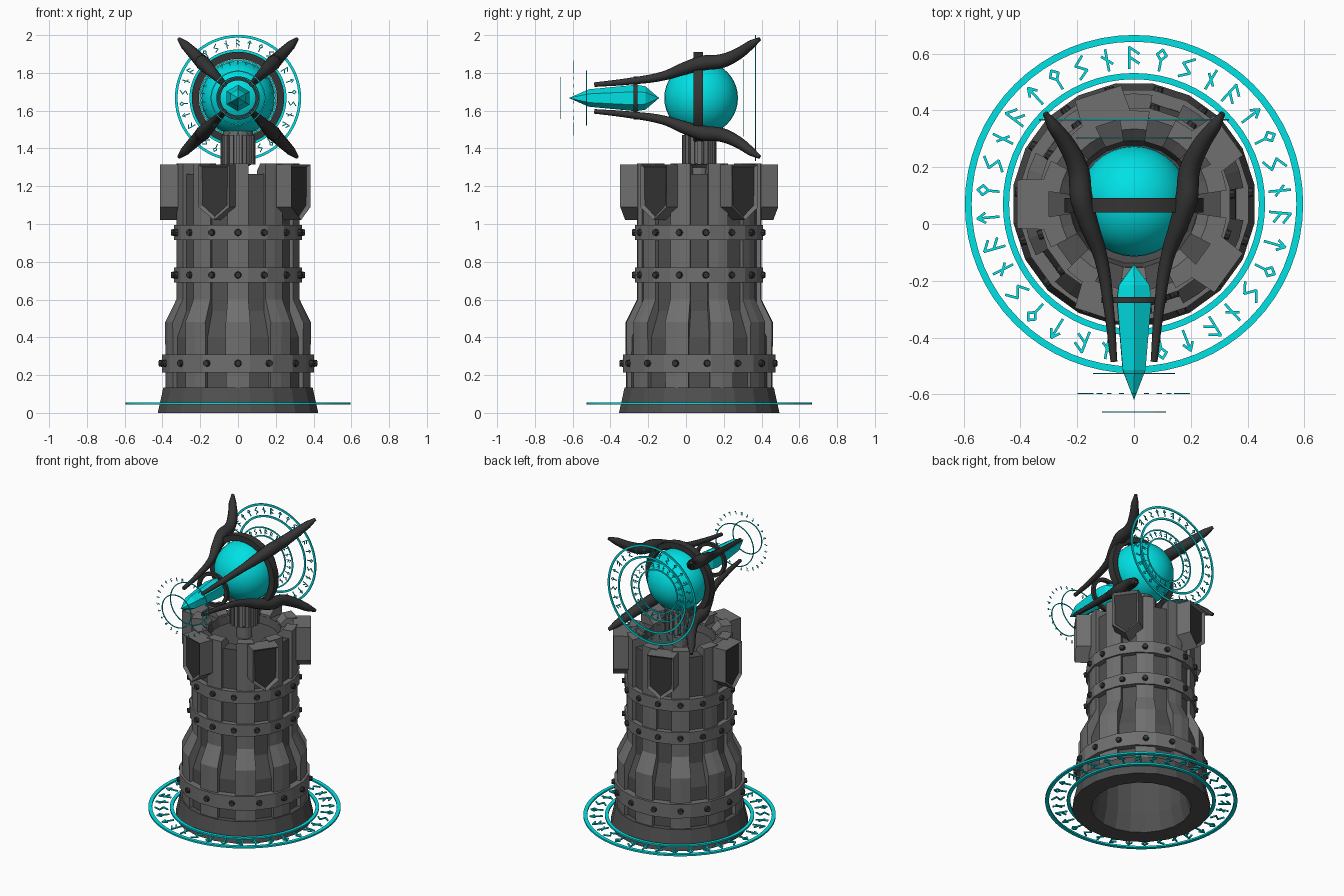
import bpy, bmesh
from math import sin, cos, pi, radians, hypot
from mathutils import Vector, Matrix

if "Cube" in bpy.data.objects:
    bpy.data.objects.remove(bpy.data.objects["Cube"])

CY = 0.07      # tower axis in y
OZ = 1.667     # height of the orb axis


def mat(name, col):
    m = bpy.data.materials.new(name)
    m.diffuse_color = (*col, 1)
    m.use_nodes = True
    m.node_tree.nodes["Principled BSDF"].inputs["Base Color"].default_value = m.diffuse_color
    return m


TEAL = mat("teal_glow", (0.0, 0.75, 0.78))
STONE = mat("stone", (0.16, 0.16, 0.16))
DARK = mat("dark_stone", (0.08, 0.08, 0.08))
IRON = mat("dark_iron", (0.035, 0.035, 0.035))


def finish(name, bm, m, loc=(0, 0, 0), rot=(0, 0, 0), smooth=False):
    bmesh.ops.recalc_face_normals(bm, faces=bm.faces)
    me = bpy.data.meshes.new(name)
    bm.to_mesh(me)
    bm.free()
    ob = bpy.data.objects.new(name, me)
    bpy.context.collection.objects.link(ob)
    ob.location, ob.rotation_euler = loc, rot
    me.materials.append(m)
    if smooth:
        for p in me.polygons:
            p.use_smooth = True
    return ob


def sweep(bm, prof, angs, closed):
    """Turn a closed (r, z) profile about z through the given angles."""
    rows = [[bm.verts.new((r * cos(a), r * sin(a), z)) for r, z in prof] for a in angs]
    n, k = len(rows), len(prof)
    for i in range(n if closed else n - 1):
        A, B = rows[i], rows[(i + 1) % n]
        for j in range(k):
            bm.faces.new((A[j], A[(j + 1) % k], B[(j + 1) % k], B[j]))
    if not closed:
        bm.faces.new(rows[0])
        bm.faces.new(rows[-1])


def lathe(name, prof, n, m, loc=(0, CY, 0), rot=(0, 0, 0), smooth=False):
    bm = bmesh.new()
    sweep(bm, prof, [-pi / 2 + (i + 0.5) * 2 * pi / n for i in range(n)], True)
    return finish(name, bm, m, loc, rot, smooth)


def rect(r0, r1, z0, z1):
    return [(r0, z0), (r1, z0), (r1, z1), (r0, z1)]


# hollow tower core with flared foot, parapet and floor
lathe("tower_core", [(.43, 0), (.40, .135), (.365, .135), (.362, .40), (.308, .54), (.308, 1.265),
                     (.225, 1.265), (.21, 1.22), (.002, 1.22), (.002, 1.15), (.265, 1.15),
                     (.28, .12), (.31, 0)], 20, DARK)

# ten raised ribs that end as merlons
bm = bmesh.new()
for i in range(10):
    a = -pi / 2 + i * pi / 5
    sweep(bm, [(.28, .13), (.388, .13), (.39, .48), (.33, .6), (.33, 1.32), (.265, 1.32),
               (.225, 1.28), (.225, 1.21), (.28, 1.2)],
          [a - radians(9.6), a, a + radians(9.6)], False)
finish("tower_ribs", bm, STONE, (0, CY, 0))

# iron bands with bolts
for name, r, z0, z1 in (("lower_band", .408, .215, .31), ("middle_band", .343, .69, .77),
                        ("upper_band", .343, .915, .995)):
    lathe(name, rect(r - .07, r, z0, z1), 20, STONE)
    bm = bmesh.new()
    for i in range(15):
        M = (Matrix.Rotation(-pi / 2 + i * 2 * pi / 15, 4, 'Z')
             @ Matrix.Translation((r, 0, (z0 + z1) / 2)) @ Matrix.Rotation(pi / 2, 4, 'Y'))
        bmesh.ops.create_cone(bm, cap_ends=True, segments=8, radius1=.021, radius2=.016,
                              depth=.026, matrix=M)
    finish(name + "_bolts", bm, IRON, (0, CY, 0))

# five shields hung over the parapet
for i in range(5):
    bm = bmesh.new()
    pts = [(-.09, 1.315), (.09, 1.315), (.09, 1.09), (0, 1.02), (-.09, 1.09)]
    back = [bm.verts.new((.30, u, z)) for u, z in pts]
    front = [bm.verts.new((.412, u * .95, z)) for u, z in pts]
    bm.faces.new(back)
    face = bm.faces.new(front)
    for j in range(5):
        k = (j + 1) % 5
        bm.faces.new((back[j], back[k], front[k], front[j]))
    bmesh.ops.recalc_face_normals(bm, faces=bm.faces)
    bmesh.ops.inset_individual(bm, faces=[face], thickness=.02, depth=0)
    bmesh.ops.translate(bm, verts=face.verts, vec=(-.015, 0, 0))
    ob = finish("shield_%d" % (i + 1), bm, STONE, (0, CY, 0), (0, 0, radians(252 + 72 * i)))
    ob.data.materials.append(IRON)
    max(ob.data.polygons, key=lambda p: (p.normal.x > .9) * p.area).material_index = 1

# fluted post under the orb
lathe("post_core", [(.002, 1.2), (.048, 1.2), (.048, 1.3), (.08, 1.32), (.08, 1.5), (.002, 1.5)],
      16, STONE)
bm = bmesh.new()
for i in range(16):
    a = i * pi / 8
    sweep(bm, rect(.07, .093, 1.315, 1.47), [a - .12, a + .12], False)
finish("post_flutes", bm, STONE, (0, CY, 0))

# orb
bm = bmesh.new()
bmesh.ops.create_uvsphere(bm, u_segments=32, v_segments=20, radius=.195)
finish("orb", bm, TEAL, (0, .08, OZ), smooth=True)

# iron hoops around the orb and the crystal
for name, r, w, t, y in (("orb_hoop", .245, .05, .038, .066), ("crystal_hoop", .115, .022, .022, -.268)):
    ob = lathe(name, rect(r - t, r, -w / 2, w / 2), 40, IRON, (0, y, OZ), (pi / 2, 0, 0), True)
    bpy.ops.object.select_all(action='DESELECT')
    ob.select_set(True)
    bpy.context.view_layer.objects.active = ob
    bpy.ops.object.shade_smooth_by_angle()

# four curved claws: (y, distance from axis, thickness)
path = [(-.485, .10, .012), (-.30, .125, .018), (-.12, .165, .024), (.0, .225, .034), (.09, .262, .040),
        (.19, .277, .037), (.28, .335, .031), (.345, .40, .024), (.39, .442, .010)]
for i in range(4):
    a = pi / 4 + i * pi / 2
    cu = bpy.data.curves.new("claw_%d" % (i + 1), 'CURVE')
    cu.dimensions = '3D'
    cu.bevel_depth, cu.bevel_resolution, cu.use_fill_caps = 1.0, 2, True
    cu.resolution_u = 5
    sp = cu.splines.new('BEZIER')
    sp.bezier_points.add(len(path) - 1)
    for p, (y, d, r) in zip(sp.bezier_points, path):
        p.co = (d * cos(a), y, OZ + d * sin(a))
        p.radius = r
        p.handle_left_type = p.handle_right_type = 'AUTO'
    cu.materials.append(IRON)
    ob = bpy.data.objects.new("claw_%d" % (i + 1), cu)
    bpy.context.collection.objects.link(ob)
    bpy.ops.object.select_all(action='DESELECT')
    ob.select_set(True)
    bpy.context.view_layer.objects.active = ob
    bpy.ops.object.convert(target='MESH')

# faceted crystal pointing forward (local z runs to -y)
bm = bmesh.new()
tip, tail = bm.verts.new((0, 0, .62)), bm.verts.new((0, 0, .142))
rings = [[bm.verts.new((r * cos(k * pi / 3 + .5), r * sin(k * pi / 3 + .5), z)) for k in range(6)]
         for r, z in ((.046, .515), (.07, .265), (.062, .215))]
for k in range(6):
    n = (k + 1) % 6
    bm.faces.new((tip, rings[0][k], rings[0][n]))
    bm.faces.new((tail, rings[2][n], rings[2][k]))
    for A, B in zip(rings, rings[1:]):
        bm.faces.new((A[k], A[n], B[n], B[k]))
finish("crystal", bm, TEAL, (0, 0, OZ), (pi / 2, 0, 0))

# abstract angular marks as strokes in a unit cell
MARKS = [[(-.5, -1, -.5, 1), (-.5, 1, .5, .4), (-.5, .1, .5, -.5)],
         [(-.5, -1, .5, -.4), (.5, -.4, -.5, .3), (-.5, .3, .5, 1)],
         [(0, -1, 0, 1), (0, 1, -.5, .3), (0, 1, .5, .3)],
         [(0, -1, 0, 1), (-.5, .4, .5, -.4)],
         [(0, -1, 0, 0), (0, 0, .5, .5), (.5, .5, 0, 1), (0, 1, -.5, .5), (-.5, .5, 0, 0)]]


def circle(name, loc, upright, bands, r0=0, r1=0, count=0, w=.007, t=.008):
    """Flat rings plus a circle of marks between radius r0 and r1."""
    bm = bmesh.new()
    for a, b in bands:
        sweep(bm, rect(a, b, -t / 2, t / 2), [i * 2 * pi / 64 for i in range(64)], True)
    h, rm = (r1 - r0) / 2, (r0 + r1) / 2
    for i in range(count):
        R = Matrix.Rotation(i * 2 * pi / count, 4, 'Z')
        for u0, v0, u1, v1 in MARKS[i * 3 % 5]:
            p = Vector((u0 * h * .9, rm + v0 * h, 0))
            q = Vector((u1 * h * .9, rm + v1 * h, 0))
            d = q - p
            M = (R @ Matrix.Translation((p + q) / 2) @ d.to_track_quat('X', 'Z').to_matrix().to_4x4()
                 @ Matrix.Diagonal((d.length + w * .5, w, t * .7, 1)))
            bmesh.ops.create_cube(bm, size=1, matrix=M)
    finish(name, bm, TEAL, loc, (pi / 2, 0, 0) if upright else (0, 0, 0))


# floating circles: ground, behind the orb, and around the crystal tip
circle("ground_circle", (0, CY, .05), False, [(.572, .596), (.44, .462)], .478, .553, 34, .009, .011)
circle("rear_circle_large", (0, .367, OZ), True, [(.32, .334), (.244, .257)], .268, .309, 30, .005, .006)
circle("rear_circle_small", (0, .303, OZ), True, [(.196, .205), (.14, .149)], .156, .189, 26, .004, .005)
circle("front_circle_near", (0, -.527, OZ), True, [(.139, .145)], t=.004)
circle("front_mark_circle", (0, -.597, OZ), True, [], .176, .198, 26, .003, .004)
circle("front_circle_far", (0, -.663, OZ), True, [(.106, .112)], t=.004)
